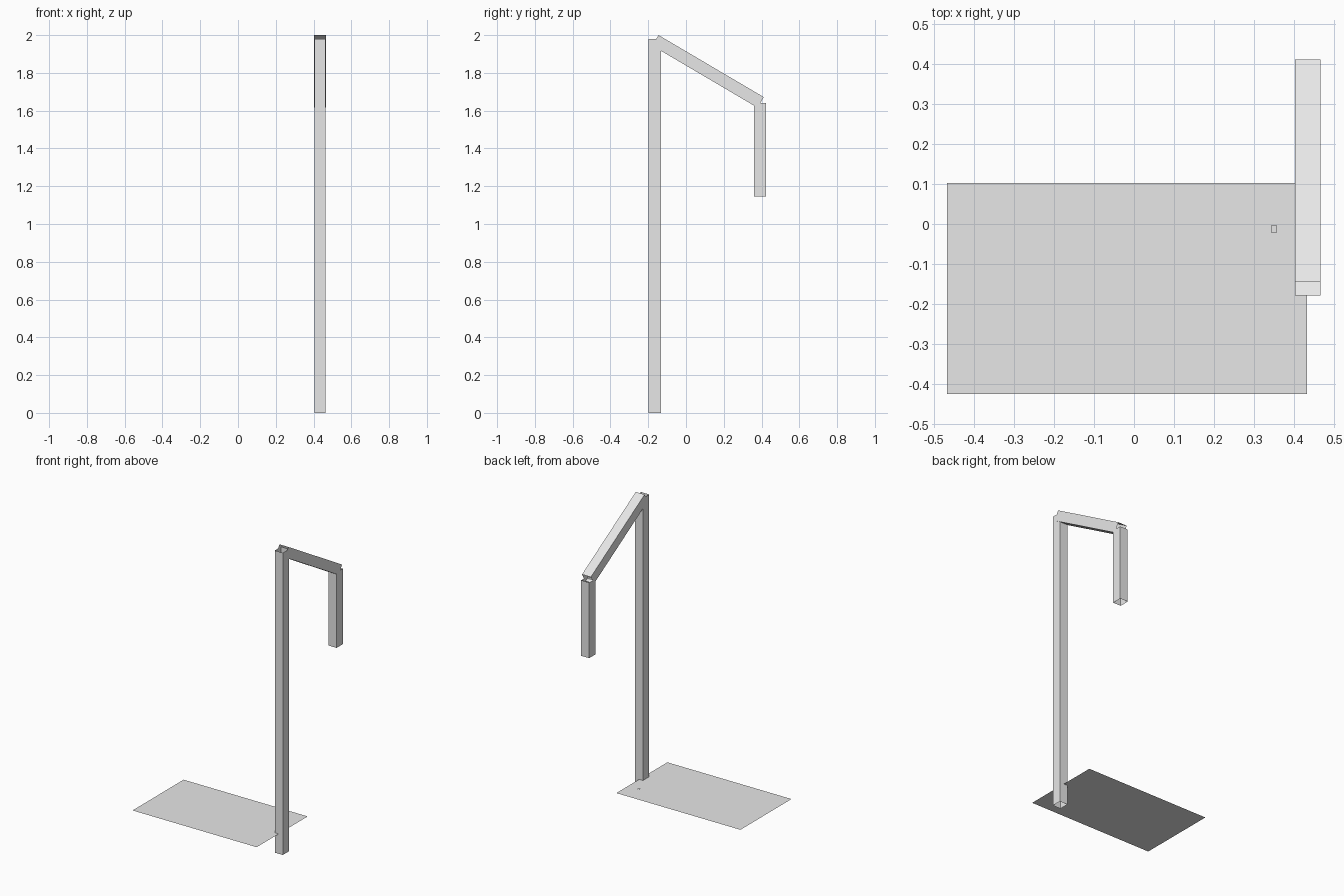
import bpy, bmesh, math
from mathutils import Matrix, Vector

cube = bpy.data.objects.get("Cube")
if cube:
    bpy.data.objects.remove(cube, do_unlink=True)

grey = bpy.data.materials.new("light grey")
grey.use_nodes = True
colour = (0.8, 0.8, 0.8, 1)
grey.diffuse_color = colour
grey.node_tree.nodes["Principled BSDF"].inputs["Base Color"].default_value = colour


def finish(name, bm):
    mesh = bpy.data.meshes.new(name)
    bm.to_mesh(mesh)
    bm.free()
    mesh.materials.append(grey)
    obj = bpy.data.objects.new(name, mesh)
    bpy.context.collection.objects.link(obj)
    return obj


def open_tube(name, centre, size, tilt=0):
    """Square tube along its own z axis, with both ends open."""
    bm = bmesh.new()
    bmesh.ops.create_cube(bm, size=1)
    bm.normal_update()
    caps = [f for f in bm.faces if abs(f.normal.z) > 0.9]
    bmesh.ops.delete(bm, geom=caps, context='FACES_ONLY')
    bm.transform(Matrix.Translation(centre)
                 @ Matrix.Rotation(tilt, 4, 'X')
                 @ Matrix.Diagonal((*size, 1)))
    return finish(name, bm)


def sheet(name, x0, x1, y0, y1, z):
    """Flat single-sided rectangle facing up."""
    bm = bmesh.new()
    bm.faces.new([bm.verts.new(p) for p in
                  ((x0, y0, z), (x1, y0, z), (x1, y1, z), (x0, y1, z))])
    return finish(name, bm)


# Ground sheet and the tiny plate lying on it
sheet("base_sheet", -0.467, 0.433, -0.425, 0.103, 0.13)
sheet("small_plate", 0.342, 0.358, -0.021, -0.004, 0.135)

# Tall post and the short hanging post
post_x = 0.434
open_tube("tall_post", (post_x, -0.165, 0.99), (0.058, 0.065, 1.98))
open_tube("hanging_post", (post_x, 0.392, 1.392), (0.058, 0.065, 0.495))

# Sloping beam joining the tops of the posts
start, end = Vector((post_x, -0.162, 1.972)), Vector((post_x, 0.395, 1.644))
run = end - start
open_tube("sloping_beam", (start + end) / 2, (0.064, 0.065, run.length),
          math.atan2(-run.y, run.z))
